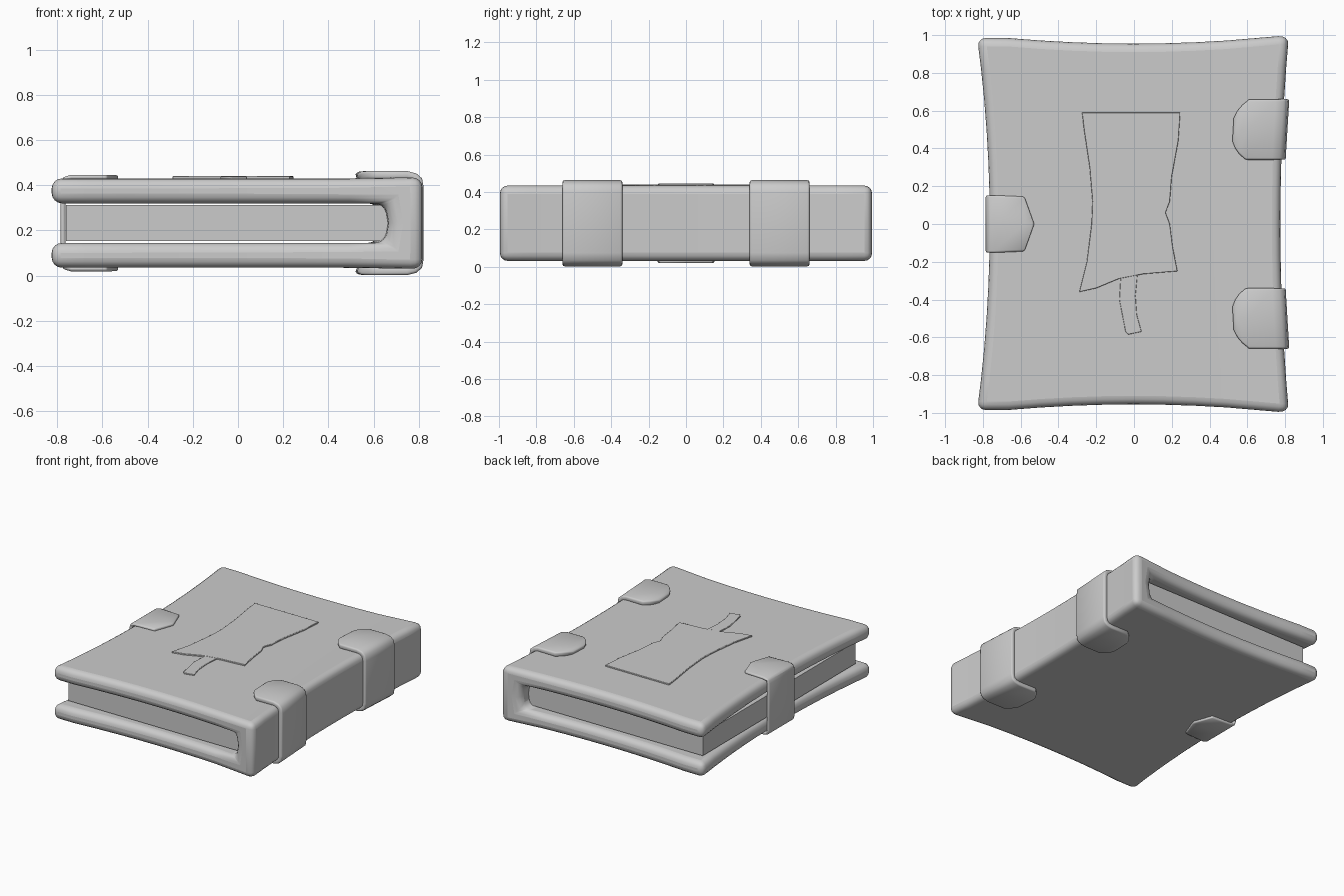
import bpy, bmesh

if "Cube" in bpy.data.objects:
    bpy.data.objects.remove(bpy.data.objects["Cube"])

MID = 0.2325  # mid height of the book


def add_object(name, bm, bevel=0.0, segments=3, thickness=0.0):
    mesh = bpy.data.meshes.new(name)
    bm.to_mesh(mesh)
    bm.free()
    ob = bpy.data.objects.new(name, mesh)
    bpy.context.collection.objects.link(ob)
    if thickness:
        m = ob.modifiers.new("Solidify", 'SOLIDIFY')
        m.thickness, m.offset = thickness, -1
    if bevel:
        m = ob.modifiers.new("Bevel", 'BEVEL')
        m.width, m.segments = bevel, segments
        m.limit_method, m.angle_limit = 'ANGLE', 0.7
    bpy.ops.object.select_all(action='DESELECT')
    ob.select_set(True)
    bpy.context.view_layer.objects.active = ob
    bpy.ops.object.shade_smooth_by_angle(angle=0.7)
    return ob


def pinch(x, y):
    """Pull the middles of all four sides inward like worn leather."""
    k = 0.08 if x < 0 else 0.055
    return x * (1 - k * (1 - y * y)), y * (1 - 0.045 * (1 - min(1, (x / 0.82) ** 2)) - (0.015 if x < -0.7 else 0))


# Cover: C-shaped section lofted along y, outer and inner points paired
def build_cover():
    xs = [-0.83 + i * 0.165 for i in range(9)]
    half = [((x, 0.43), (x, 0.32)) for x in xs] + [((0.82, 0.435), (0.655, 0.32))]
    flip = lambda p: (p[0], 2 * MID - p[1])
    pairs = half + [((0.82, MID), (0.67, MID))]
    pairs += [(flip(o), flip(i)) for o, i in reversed(half)]
    ring = [p[0] for p in pairs] + [p[1] for p in reversed(pairs)]
    bm = bmesh.new()
    rows = []
    for s in range(13):
        y = -1 + s / 6
        row = []
        for x, z in ring:
            px, py = pinch(x, y)
            row.append(bm.verts.new((px, py, z)))
        rows.append(row)
    n, m = len(ring), len(pairs)
    for a, b in zip(rows, rows[1:]):
        for i in range(n):
            j = (i + 1) % n
            bm.faces.new((a[i], a[j], b[j], b[i]))
    for row in (rows[0], rows[-1]):
        for i in range(m - 1):
            bm.faces.new((row[i], row[i + 1], row[n - 2 - i], row[n - 1 - i]))
    bmesh.ops.recalc_face_normals(bm, faces=bm.faces)
    add_object("cover", bm, 0.045, 4)


# Band wrapping over an edge: (x, z, half width) from the top tip to the side, mirrored below
def build_band(name, half, y0, side, thickness, lean=0.0):
    path = half + [(x, 2 * MID - z, w) for x, z, w in reversed(half)]
    bm = bmesh.new()
    rows = []
    for x, z, w in path:
        row = []
        for t in (-1, 0, 1):
            y = y0 + side * t * w
            row.append(bm.verts.new((x + lean * (abs(y) - abs(y0) - 0.16), y, z)))
        rows.append(row)
    for a, b in zip(rows, rows[1:]):
        for i in range(2):
            bm.faces.new((a[i], b[i], b[i + 1], a[i + 1]))
    add_object(name, bm, 0.01, 2, thickness)


# Flat plate from an outline
def build_plate(name, outline, z0, z1, bevel):
    bm = bmesh.new()
    face = bm.faces.new([bm.verts.new((x, y, z0)) for x, y in outline])
    top = bmesh.ops.extrude_face_region(bm, geom=[face])
    verts = [g for g in top["geom"] if isinstance(g, bmesh.types.BMVert)]
    bmesh.ops.translate(bm, verts=verts, vec=(0, 0, z1 - z0))
    bmesh.ops.recalc_face_normals(bm, faces=bm.faces)
    add_object(name, bm, bevel, 2)


build_cover()

# Page block
build_plate("pages", [(-0.76, -0.89), (0.68, -0.89), (0.68, 0.89), (-0.76, 0.89)], 0.153, 0.312, 0)

# Spine straps
strap = [(0.53, 0.45, 0.06), (0.55, 0.46, 0.10), (0.575, 0.4625, 0.13), (0.61, 0.4625, 0.16),
         (0.75, 0.4625, 0.16), (0.79, 0.452, 0.16), (0.815, 0.43, 0.16), (0.822, 0.39, 0.16)]
for label, y in (("front", -0.5), ("back", 0.5)):
    build_band(label + "_strap", strap, y, 1, 0.035, 0.06)

# Clasp on the opening edge
clasp = [(-0.53, 0.445, 0.006), (-0.58, 0.446, 0.145), (-0.74, 0.446, 0.152),
         (-0.775, 0.435, 0.152), (-0.785, 0.405, 0.152)]
build_band("clasp", clasp, 0, -1, 0.022)

# Cover emblem: bent panel and hanging ribbon
panel = [(-0.275, 0.59), (0.245, 0.59), (0.235, 0.44), (0.2, 0.25), (0.19, 0.12), (0.167, 0.06),
         (0.19, 0.0), (0.205, -0.12), (0.23, -0.25), (0.05, -0.265), (-0.08, -0.29), (-0.2, -0.34),
         (-0.29, -0.36), (-0.25, -0.2), (-0.225, 0.0), (-0.22, 0.12), (-0.235, 0.3), (-0.265, 0.5)]
ribbon = [(-0.07, -0.27), (-0.078, -0.4), (-0.045, -0.57), (-0.03, -0.585), (0.04, -0.57),
          (0.015, -0.48), (0.008, -0.38), (0.02, -0.25)]
build_plate("emblem_panel", panel, 0.42, 0.44, 0.003)
build_plate("emblem_ribbon", ribbon, 0.42, 0.438, 0.003)
